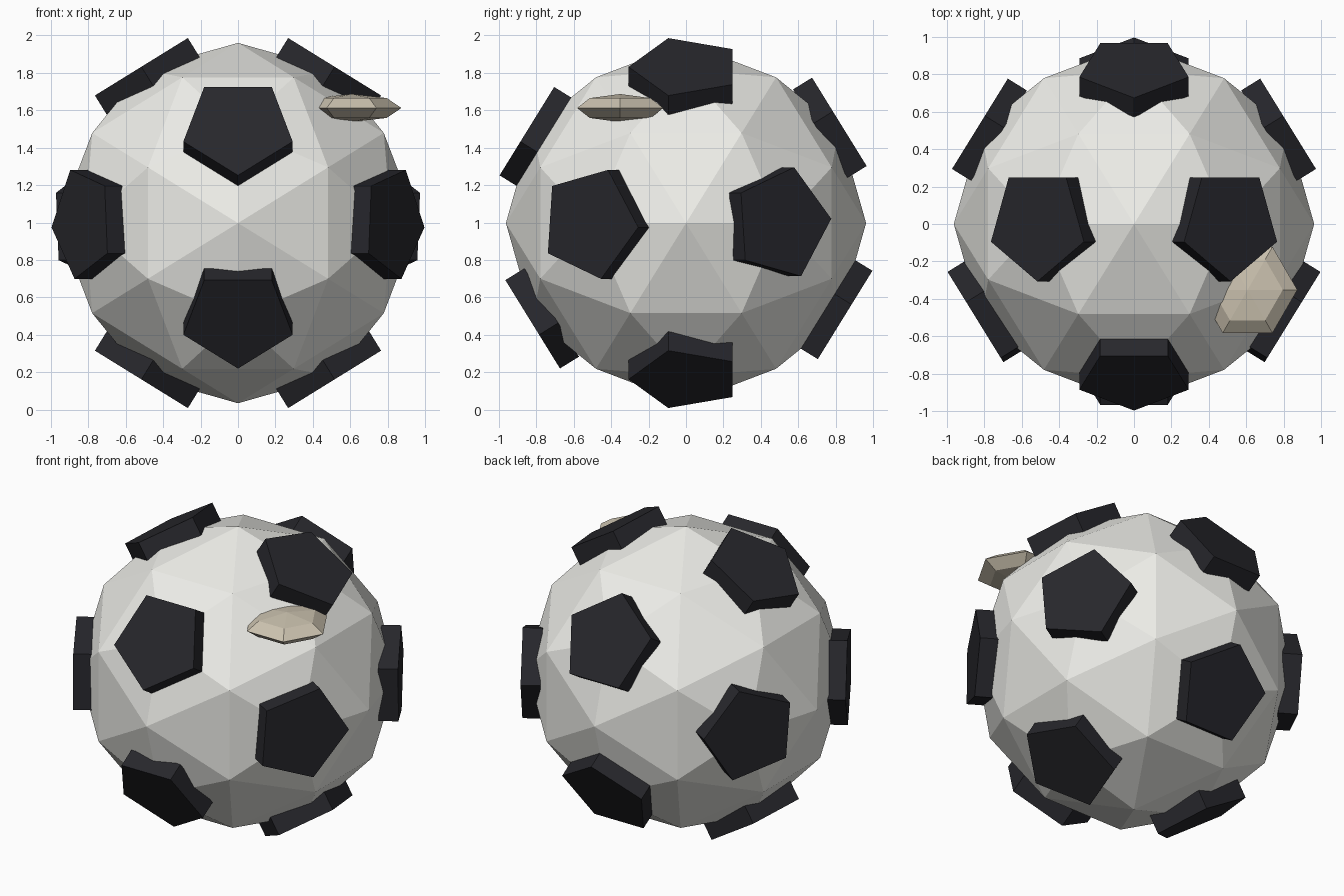
import bpy, bmesh, math
from mathutils import Vector, Matrix

if "Cube" in bpy.data.objects:
    bpy.data.objects.remove(bpy.data.objects["Cube"])

CENTRE = Vector((0, 0, 0.997))
BALL_R = 0.963


def material(name, rgb):
    m = bpy.data.materials.new(name)
    m.diffuse_color = (*rgb, 1)
    m.use_nodes = True
    m.node_tree.nodes["Principled BSDF"].inputs["Base Color"].default_value = m.diffuse_color
    return m


def finish(bm, name, mat):
    bmesh.ops.recalc_face_normals(bm, faces=bm.faces)
    me = bpy.data.meshes.new(name)
    bm.to_mesh(me)
    bm.free()
    me.materials.append(mat)
    ob = bpy.data.objects.new(name, me)
    bpy.context.collection.objects.link(ob)
    return ob


white = material("white_leather", (0.85, 0.85, 0.81))
black = material("black_leather", (0.02, 0.02, 0.025))
tan = material("tan_stone", (0.60, 0.54, 0.43))

# Twelve icosahedron directions
phi = (1 + math.sqrt(5)) / 2
dirs = []
for s in (-1, 1):
    for t in (-1, 1):
        dirs += [Vector(v).normalized() for v in
                 ((0, s * phi, t), (s * phi, t, 0), (s, 0, t * phi))]

# Ball: icosahedron split once, pushed out to the sphere
points = list(dirs)
for i, a in enumerate(dirs):
    for b in dirs[i + 1:]:
        if a.dot(b) > 0.4:
            points.append((a + b).normalized())
bm = bmesh.new()
for p in points:
    bm.verts.new(CENTRE + p * BALL_R)
bmesh.ops.convex_hull(bm, input=bm.verts)
finish(bm, "ball", white)

# Raised five-sided panels, one on each icosahedron direction
DEPTH, OUTER, PANEL_R = 0.12, 0.982, 0.307
for n, d in enumerate(dirs):
    turn = Vector((0, 0, 1)).rotation_difference(d).to_matrix().to_4x4()
    place = (Matrix.Translation(CENTRE + d * (OUTER - DEPTH / 2)) @ turn
             @ Matrix.Rotation(math.pi, 4, 'Z'))
    bm = bmesh.new()
    bmesh.ops.create_cone(bm, cap_ends=True, segments=5, radius1=PANEL_R,
                          radius2=PANEL_R, depth=DEPTH, matrix=place)
    finish(bm, f"panel_{n + 1}", black)

# Flattened six-sided pebble lodged in the upper front right,
# with one corner pointing along +x
bm = bmesh.new()
bmesh.ops.create_uvsphere(
    bm, u_segments=6, v_segments=4, radius=1,
    matrix=Matrix.Translation((0.607, -0.352, 1.612))
    @ Matrix.Diagonal((0.266, 0.266, 0.075, 1))
    @ Matrix.Rotation(math.radians(30), 4, 'Z'))
finish(bm, "pebble", tan)
